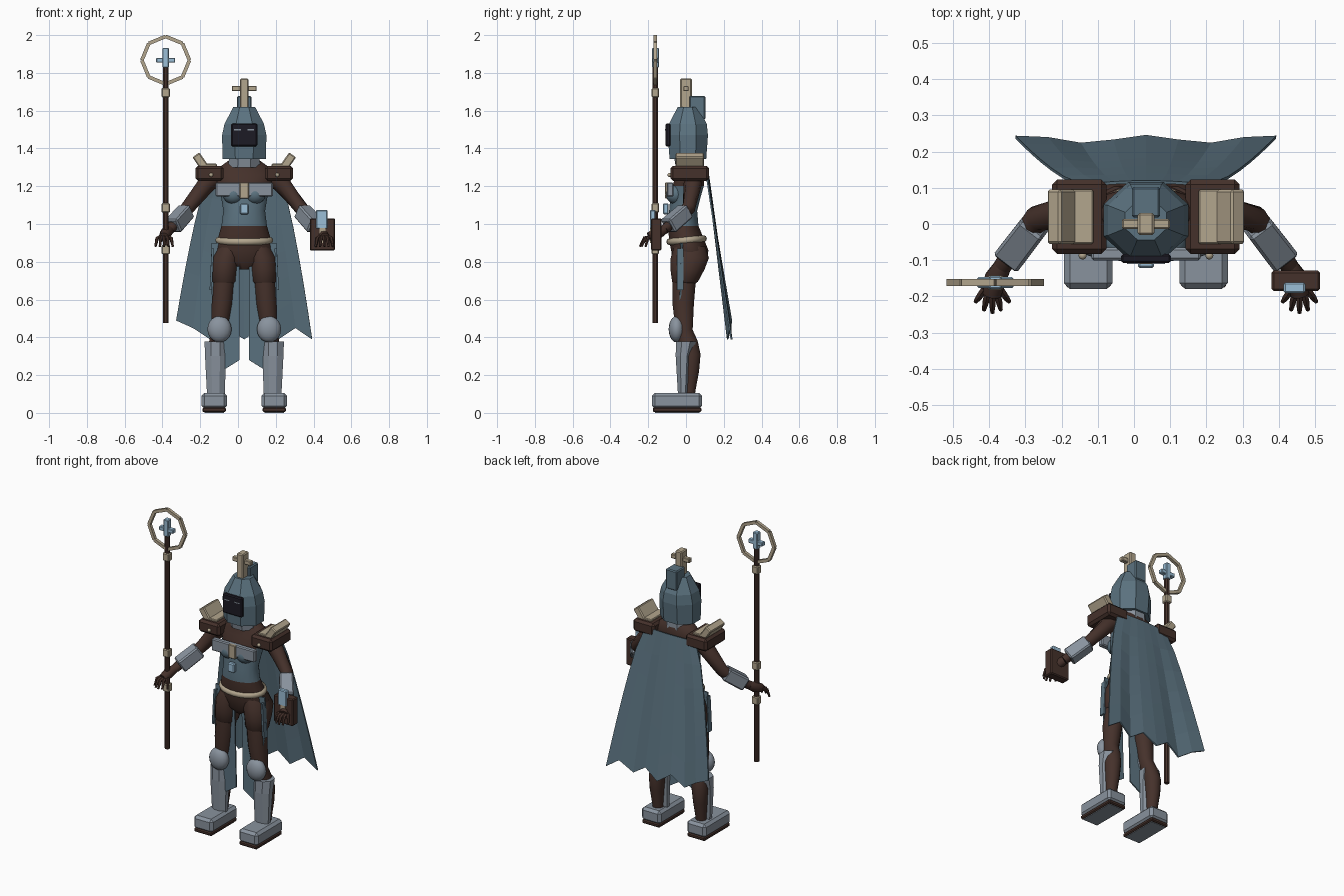
import bpy, bmesh
from math import sin, cos, pi, radians
from mathutils import Vector, Matrix

default_cube = bpy.data.objects.get("Cube")
if default_cube:
    bpy.data.objects.remove(default_cube)

MIDDLE = 0.033  # the figure stands slightly off centre


def make_material(name, red, green, blue):
    material = bpy.data.materials.new(name)
    material.use_nodes = True
    colour = (red, green, blue, 1)
    material.diffuse_color = colour
    material.node_tree.nodes["Principled BSDF"].inputs["Base Color"].default_value = colour
    return material


brown = make_material("dark brown", .06, .031, .024)
cloth = make_material("slate blue cloth", .105, .17, .215)
steel = make_material("pale grey steel", .25, .29, .34)
tan = make_material("tan trim", .45, .38, .27)
glow = make_material("light blue gem", .33, .52, .68)
black = make_material("black visor", .012, .011, .018)


def finish(mesh, name, material, bevel=0, smooth=False):
    """Turn a bmesh into a coloured object."""
    bmesh.ops.recalc_face_normals(mesh, faces=mesh.faces)
    data = bpy.data.meshes.new(name)
    mesh.to_mesh(data)
    mesh.free()
    data.materials.append(material)
    part = bpy.data.objects.new(name, data)
    bpy.context.collection.objects.link(part)
    if bevel:
        modifier = part.modifiers.new("edge bevel", 'BEVEL')
        modifier.width = bevel
        modifier.segments = 1
    if smooth:
        bpy.ops.object.select_all(action='DESELECT')
        part.select_set(True)
        bpy.context.view_layer.objects.active = part
        bpy.ops.object.shade_smooth_by_angle(angle=radians(50))
    return part


def box(name, material, centre, size, bevel=0.006, tilt=0):
    mesh = bmesh.new()
    bmesh.ops.create_cube(mesh, size=1)
    place = Matrix.Translation(centre) @ Matrix.Rotation(tilt, 4, 'Y') @ Matrix.Diagonal((*size, 1))
    mesh.transform(place)
    return finish(mesh, name, material, bevel)


def ball(name, material, centre, size):
    mesh = bmesh.new()
    bmesh.ops.create_uvsphere(mesh, u_segments=16, v_segments=10, radius=1)
    mesh.transform(Matrix.Translation(centre) @ Matrix.Diagonal((*size, 1)))
    return finish(mesh, name, material, smooth=True)


def skin_rings(name, material, rings, closed=False, **options):
    """Join equal rings of points with quads."""
    mesh = bmesh.new()
    loops = [[mesh.verts.new(point) for point in ring] for ring in rings]
    count = len(loops[0])
    pairs = list(zip(loops, loops[1:]))
    if closed:
        pairs.append((loops[-1], loops[0]))
    else:
        mesh.faces.new(loops[0])
        mesh.faces.new(loops[-1])
    for low, high in pairs:
        for i in range(count):
            j = (i + 1) % count
            mesh.faces.new((low[i], low[j], high[j], high[i]))
    return finish(mesh, name, material, **options)


def stack(name, material, levels, sides=16, x=MIDDLE, side=1, **options):
    """Level ellipses: height, sideways offset, y, half width, half depth."""
    turn = pi / sides
    rings = [[(x + side * off + wide * cos(turn + 2 * pi * i / sides),
               y + deep * sin(turn + 2 * pi * i / sides), z) for i in range(sides)]
             for z, off, y, wide, deep in levels]
    return skin_rings(name, material, rings, **options)


def limb(name, material, path, radii, sides=10, **options):
    """Tube along a path with a radius at each point."""
    path = [Vector(point) for point in path]
    rings = []
    for i, point in enumerate(path):
        along = path[min(i + 1, len(path) - 1)] - path[max(i - 1, 0)]
        frame = along.to_track_quat('Z', 'Y')
        angles = [pi / sides + 2 * pi * k / sides for k in range(sides)]
        rings.append([point + frame @ Vector((cos(a), sin(a), 0)) * radii[i] for a in angles])
    return skin_rings(name, material, rings, **options)


# Body, with the corset coloured by height
body = stack("torso", brown, [
    (.76, 0, .01, .05, .05), (.80, 0, .02, .13, .09), (.86, 0, .02, .163, .10),
    (.91, 0, .005, .145, .095), (.99, 0, -.015, .122, .082), (1.07, 0, -.015, .112, .075),
    (1.13, 0, -.005, .122, .08), (1.20, 0, .01, .135, .085), (1.26, 0, .025, .17, .075),
    (1.31, 0, .03, .12, .065), (1.36, 0, .02, .05, .05)], sides=20, smooth=True)
body.data.materials.append(cloth)
for face in body.data.polygons:
    face.material_index = int(.99 < face.center.z < 1.19)

# Belt, chest plate and pendant
belt_rings = [[(MIDDLE + (.138 + .015 * cos(b)) * cos(a), .003 + (.092 + .015 * cos(b)) * sin(a),
                .914 + .018 * sin(b) + .008 * sin(a)) for b in [k * pi / 4 for k in range(8)]]
              for a in [k * pi / 12 for k in range(24)]]
skin_rings("belt", tan, belt_rings, closed=True, smooth=True)
box("chest_plate", steel, (MIDDLE, -.083, 1.182), (.302, .035, .075))
box("chest_plate_trim", tan, (MIDDLE, -.1, 1.178), (.048, .02, .085), .003)
box("pendant", glow, (MIDDLE, -.107, 1.08), (.045, .03, .058))

# Hood, visor, crest
stack("neck_guard", steel, [(1.30, 0, .02, .09, .08), (1.355, 0, .015, .088, .085)], sides=8)
stack("hood", cloth, [(1.345, 0, .01, .124, .105), (1.47, 0, .01, .127, .115),
                      (1.53, 0, .01, .113, .108), (1.62, 0, .01, .062, .058)], sides=8)
box("hood_back_fin", cloth, (MIDDLE, .06, 1.615), (.078, .085, .125))
box("visor", black, (MIDDLE, -.095, 1.472), (.138, .025, .122))
box("crest_post", tan, (MIDDLE, 0, 1.69), (.046, .062, .16))
box("crest_bar", tan, (MIDDLE, 0, 1.717), (.132, .028, .028), .004)

# Parts in pairs
for side, word in ((-1, "right"), (1, "left")):
    def at(off, y, z):
        return (MIDDLE + side * off, y, z)

    box(word + "_eye", steel, at(.035, -.108, 1.499), (.036, .004, .006), 0)
    ball(word + "_bust", cloth, at(.057, -.055, 1.155), (.055, .05, .05))

    # Shoulders
    box(word + "_shoulder_guard", brown, at(.184, .02, 1.268), (.15, .205, .08), .014)
    box(word + "_shoulder_base", tan, at(.19, .02, 1.308), (.09, .15, .022), .004)
    box(word + "_shoulder_plate", tan, at(.231, .02, 1.33), (.045, .15, .088), .006, side * .6)
    ball(word + "_cape_clasp", tan, at(.175, -.087, 1.26), (.011, .011, .011))

    # Arm, gauntlet and hand
    elbow, wrist = at(.3, .015, 1.085), at(.395, -.115, .97)
    limb(word + "_arm", brown, [at(.14, .04, 1.26), at(.2, .035, 1.21), elbow, wrist],
         [.05, .048, .037, .026], smooth=True)
    limb(word + "_gauntlet", steel, [at(.305, 0, 1.07), at(.378, -.095, .988)],
         [.056, .058], sides=4, bevel=.008)
    limb(word + "_palm", brown, [wrist, at(.415, -.15, .95), at(.425, -.195, .93)],
         [.025, .032, .026], smooth=True)
    for finger in range(5):
        spread = (finger - 2) / 2
        reach = .05 - .03 * spread ** 2
        knuckle = at(.424 + .022 * spread, -.18, .932)
        bend = at(.424 + .037 * spread, -.19 - reach * .6, .925)
        tip = at(.424 + .046 * spread, -.194 - reach, .88)
        limb(word + "_finger", brown, [knuckle, bend, tip], [.011, .01, .006], sides=6, smooth=True)

    # Leg with the hem of the shorts
    stack(word + "_shorts", brown, [
        (.88, .075, .02, .07, .085), (.82, .095, .02, .08, .103), (.76, .103, .008, .074, .092),
        (.695, .106, -.005, .068, .07), (.685, .106, -.008, .058, .06)], side=side, smooth=True)
    stack(word + "_leg", brown, [
        (.72, .106, -.008, .061, .063), (.58, .117, -.015, .056, .058), (.44, .131, -.01, .045, .046),
        (.38, .14, .01, .046, .053), (.31, .15, .025, .049, .053), (.22, .152, .025, .042, .045),
        (.12, .152, .018, .032, .033), (.07, .152, .01, .035, .035)], side=side, smooth=True)
    ball(word + "_knee_guard", steel, at(.131, -.05, .443), (.064, .042, .07))
    stack(word + "_greave", steel, [
        (.10, .15, -.015, .051, .03), (.30, .152, -.012, .06, .046), (.378, .152, 0, .063, .058)],
        sides=8, side=side)

    # Boot
    box(word + "_boot", steel, at(.159, -.047, .064), (.134, .265, .085), .016)
    box(word + "_sole", brown, at(.159, -.047, .016), (.124, .258, .024), .006)
    box(word + "_sole_plate", steel, at(.159, -.047, .003), (.105, .235, .006), 0)

    # Split skirt cloth that passes round the thigh
    panel = [at(.025, -.05, .90), at(.172, -.025, .90), at(.181, -.03, .70), at(.15, -.04, .45),
             at(.105, -.03, .23), at(.025, -.03, .28)]
    mesh = bmesh.new()
    mesh.faces.new([mesh.verts.new(point) for point in panel])
    skirt = finish(mesh, word + "_skirt_panel", cloth)
    skirt.modifiers.new("cloth thickness", 'SOLIDIFY').thickness = .008
    box(word + "_thigh_stripe", cloth, at(.172, -.03, .76), (.012, .035, .22), 0, -side * .05)

# Cape with folds and a ragged hem
mesh = bmesh.new()
columns, rows = 8, 6
grid = []
for i in range(columns + 1):
    across = i / columns * 2 - 1
    hem = .49 if i == 0 else .39 + .06 * (i % 2)
    line = []
    for j in range(rows + 1):
        down = j / rows
        fold = .011 * down * cos(across * 2.2 * pi)
        line.append(mesh.verts.new((MIDDLE + across * (.175 + .185 * down ** .7),
                                    .12 + .115 * down + fold - .01 * (1 - down) * across ** 2,
                                    1.275 + (hem - 1.275) * down)))
    grid.append(line)
for i in range(columns):
    for j in range(rows):
        mesh.faces.new((grid[i][j], grid[i + 1][j], grid[i + 1][j + 1], grid[i][j + 1]))
cape = finish(mesh, "cape", cloth)
cape.modifiers.new("cloth thickness", 'SOLIDIFY').thickness = .008

# Staff with collars, ring and small cross
STAFF_X, STAFF_Y = -.383, -.162
stack("staff_shaft", brown, [(.475, 0, STAFF_Y, .016, .016), (1.86, 0, STAFF_Y, .016, .016)],
      sides=8, x=STAFF_X)
for height in (.865, 1.085, 1.695):
    box("staff_collar", tan, (STAFF_X, STAFF_Y, height), (.044, .04, .05), .005)
ring_centre = Vector((STAFF_X, STAFF_Y, 1.867))
corners = [ring_centre + Vector((sin(k * pi / 4), 0, cos(k * pi / 4))) * .126 for k in range(8)]
for start, end in zip(corners, corners[1:] + corners[:1]):
    limb("staff_ring_segment", tan, [start, end], [.0135, .0135], sides=4)
box("staff_cross_post", glow, (STAFF_X, STAFF_Y, 1.88), (.034, .036, .105), .004)
box("staff_cross_bar", glow, (STAFF_X, STAFF_Y, 1.867), (.1, .03, .026), .004)

# Book held in the left hand
box("book", brown, (.447, -.157, .945), (.134, .056, .17), .006)
box("book_gem", glow, (.443, -.176, 1.025), (.06, .03, .1), .005)
box("book_clasp", tan, (.447, -.186, .945), (.032, .009, .09), 0)
